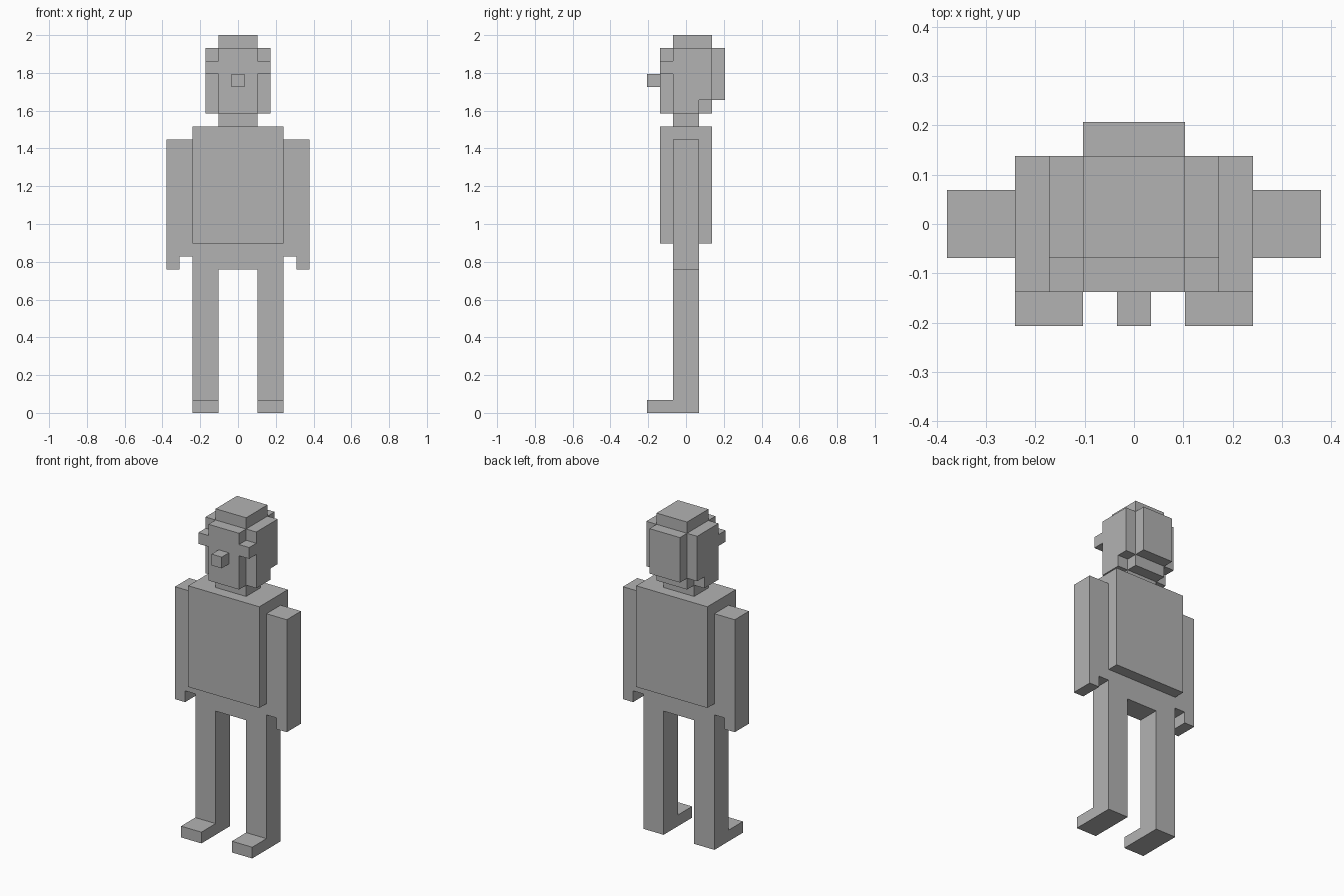
import bpy
import bmesh
from mathutils import Matrix, Vector

default = bpy.data.objects.get("Cube")
if default:
    bpy.data.objects.remove(default, do_unlink=True)

U = 2 / 29  # one block

grey = bpy.data.materials.new("plain grey")
grey.use_nodes = True
colour = (0.45, 0.45, 0.45, 1)
grey.diffuse_color = colour
grey.node_tree.nodes["Principled BSDF"].inputs["Base Color"].default_value = colour


def block(name, x, y, z):
    """Flat-faced box between (low, high) limits given in blocks."""
    low, high = (Vector(c) * U for c in zip(x, y, z))
    size = high - low
    bm = bmesh.new()
    bmesh.ops.create_cube(bm, size=1, matrix=Matrix.Diagonal((*size, 1)))
    mesh = bpy.data.meshes.new(name)
    bm.to_mesh(mesh)
    bm.free()
    mesh.materials.append(grey)
    obj = bpy.data.objects.new(name, mesh)
    obj.location = (low + high) / 2
    bpy.context.collection.objects.link(obj)


def pair(name, x, y, z):
    """The same box on the left (+x) and mirrored on the right."""
    block("left_" + name, x, y, z)
    block("right_" + name, (-x[1], -x[0]), y, z)


# Legs and feet
pair("leg", (1.5, 3.5), (-1, 1), (0, 11))
pair("foot", (1.5, 3.5), (-3, -1), (0, 1))

# Body
block("hips", (-3.5, 3.5), (-1, 1), (11, 13))
block("torso", (-3.5, 3.5), (-2, 2), (13, 22))
block("neck", (-1.5, 1.5), (-1, 1), (22, 23))

# Arms, with the hand reaching lower on the outside
pair("arm", (3.5, 5.5), (-1, 1), (12, 21))
pair("hand", (4.5, 5.5), (-1, 1), (11, 12))

# Head
block("head", (-1.5, 1.5), (-2, 2), (23, 28))
block("head_top", (-1.5, 1.5), (-1, 2), (28, 29))
block("head_back", (-1.5, 1.5), (2, 3), (24, 28))
block("nose", (-0.5, 0.5), (-3, -2), (25, 26))
pair("head_side", (1.5, 2.5), (-1, 2), (24, 28))
pair("jaw", (1.5, 2.5), (-1, 1), (23, 24))
pair("brow", (1.5, 2.5), (-2, -1), (26, 27))
